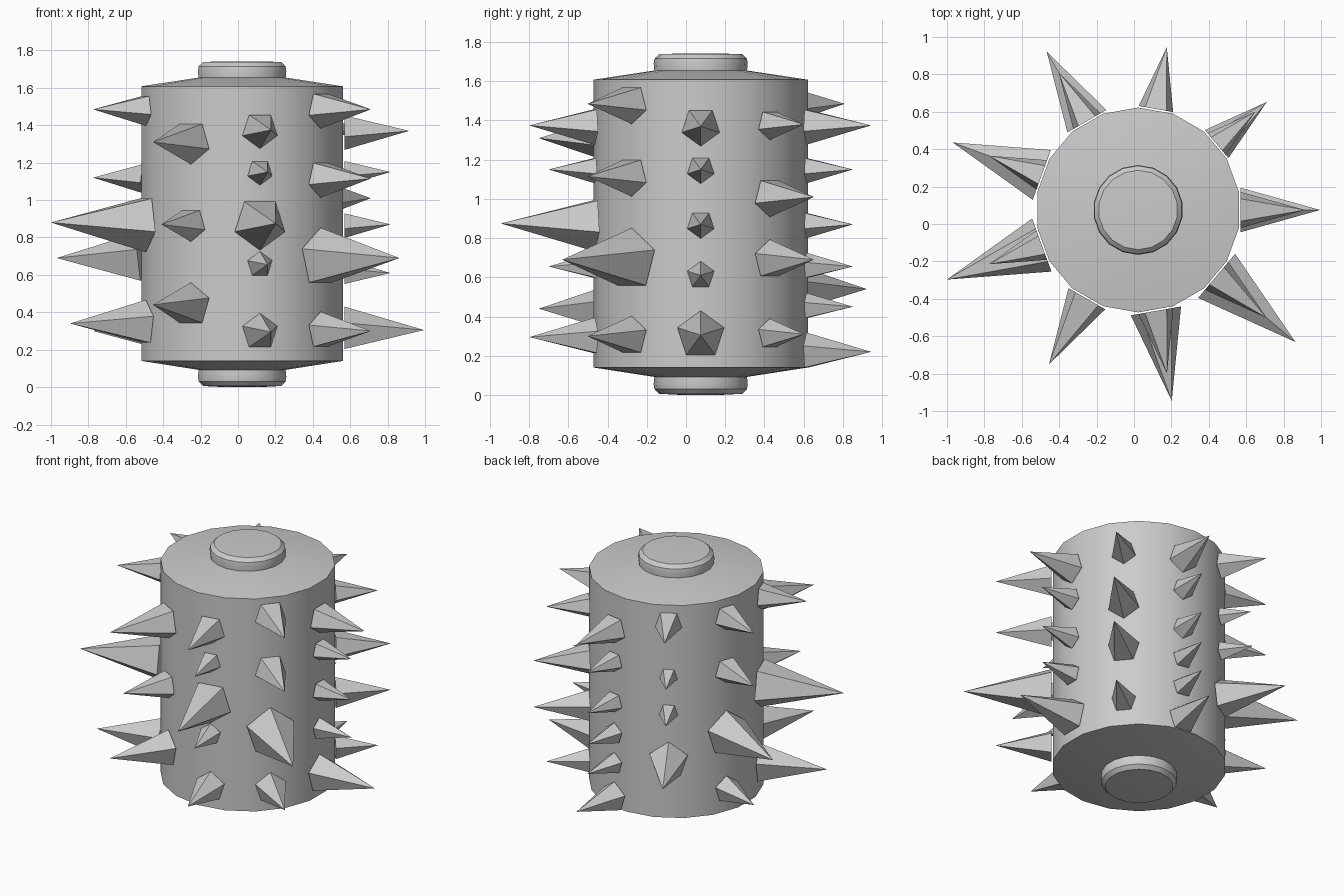
import bpy, bmesh, math
from mathutils import Vector

if "Cube" in bpy.data.objects:
    bpy.data.objects.remove(bpy.data.objects["Cube"])

CX, CY = 0.022, 0.075      # drum axis
BASE = 0.548               # distance of spike bases from the axis


def make_object(name, bm):
    bmesh.ops.recalc_face_normals(bm, faces=bm.faces)
    mesh = bpy.data.meshes.new(name)
    bm.to_mesh(mesh)
    bm.free()
    ob = bpy.data.objects.new(name, mesh)
    bpy.context.collection.objects.link(ob)
    return ob


def lathe(name, profile, sides):
    """Revolve (radius, z) points about the drum axis; both ends are capped."""
    bm = bmesh.new()
    rings = []
    for r, z in profile:
        ring = []
        for i in range(sides):
            a = 2 * math.pi * (i + 0.5) / sides
            ring.append(bm.verts.new((CX + r * math.cos(a), CY + r * math.sin(a), z)))
        rings.append(ring)
    for lo, hi in zip(rings, rings[1:]):
        for i in range(sides):
            j = (i + 1) % sides
            bm.faces.new((lo[i], lo[j], hi[j], hi[i]))
    bm.faces.new(rings[0])
    bm.faces.new(rings[-1])
    ob = make_object(name, bm)
    bpy.context.view_layer.objects.active = ob
    ob.select_set(True)
    bpy.ops.object.shade_smooth_by_angle(angle=math.radians(32))
    ob.select_set(False)


def spike_row(name, degrees, spikes):
    """One vertical row of five-sided spikes given as (z, length)."""
    a = math.radians(degrees)
    out = Vector((math.cos(a), math.sin(a), 0))
    side = Vector((-math.sin(a), math.cos(a), 0))
    up = Vector((0, 0, 1))
    bm = bmesh.new()
    for z, length in spikes:
        r = length / 3.4
        c = Vector((CX, CY, z)) + out * BASE
        flip = -1 if z > 0.8 else 1
        ring = []
        for i in range(5):
            t = 2 * math.pi * i / 5
            ring.append(bm.verts.new(c + side * r * math.sin(t) + up * flip * r * math.cos(t)))
        tip = bm.verts.new(c + out * length)
        bm.faces.new(ring)
        for i in range(5):
            bm.faces.new((ring[i], ring[(i + 1) % 5], tip))
    make_object(name, bm)


# drum with shallow conical ends
lathe("drum", [(0.235, 0.092), (0.5475, 0.14), (0.5475, 1.608), (0.235, 1.655)], 18)

# rounded hubs at both ends
lathe("top_hub", [(0.235, 1.64), (0.24, 1.69), (0.236, 1.715), (0.212, 1.738), (0.1, 1.742)], 18)
lathe("bottom_hub", [(0.1, 0.0), (0.212, 0.006), (0.236, 0.03), (0.24, 0.055), (0.235, 0.105)], 18)

# nine rows of spikes, 40 degrees apart
rows = [
    [(1.37, .345), (1.15, .245), (.87, .245), (.61, .245), (.305, .425)],
    [(1.38, .27), (1.01, .35), (.69, .35), (.31, .27)],
    [(1.375, .335), (1.15, .24), (.87, .24), (.655, .24), (.45, .24), (.22, .335)],
    [(1.485, .30), (1.12, .20), (.87, .21), (.54, .43)],
    [(1.485, .30), (1.12, .30), (.69, .507), (.30, .30)],
    [(1.485, .30), (.88, .54), (.34, .43)],
    [(1.31, .405), (.87, .315), (.44, .405)],
    [(1.375, .34), (1.15, .24), (.875, .488), (.655, .24), (.295, .34)],
    [(1.485, .35), (1.115, .35), (.69, .55), (.30, .35)],
]
for n, row in enumerate(rows):
    spike_row(f"spike_row_{n + 1}", 40 * n, row)
